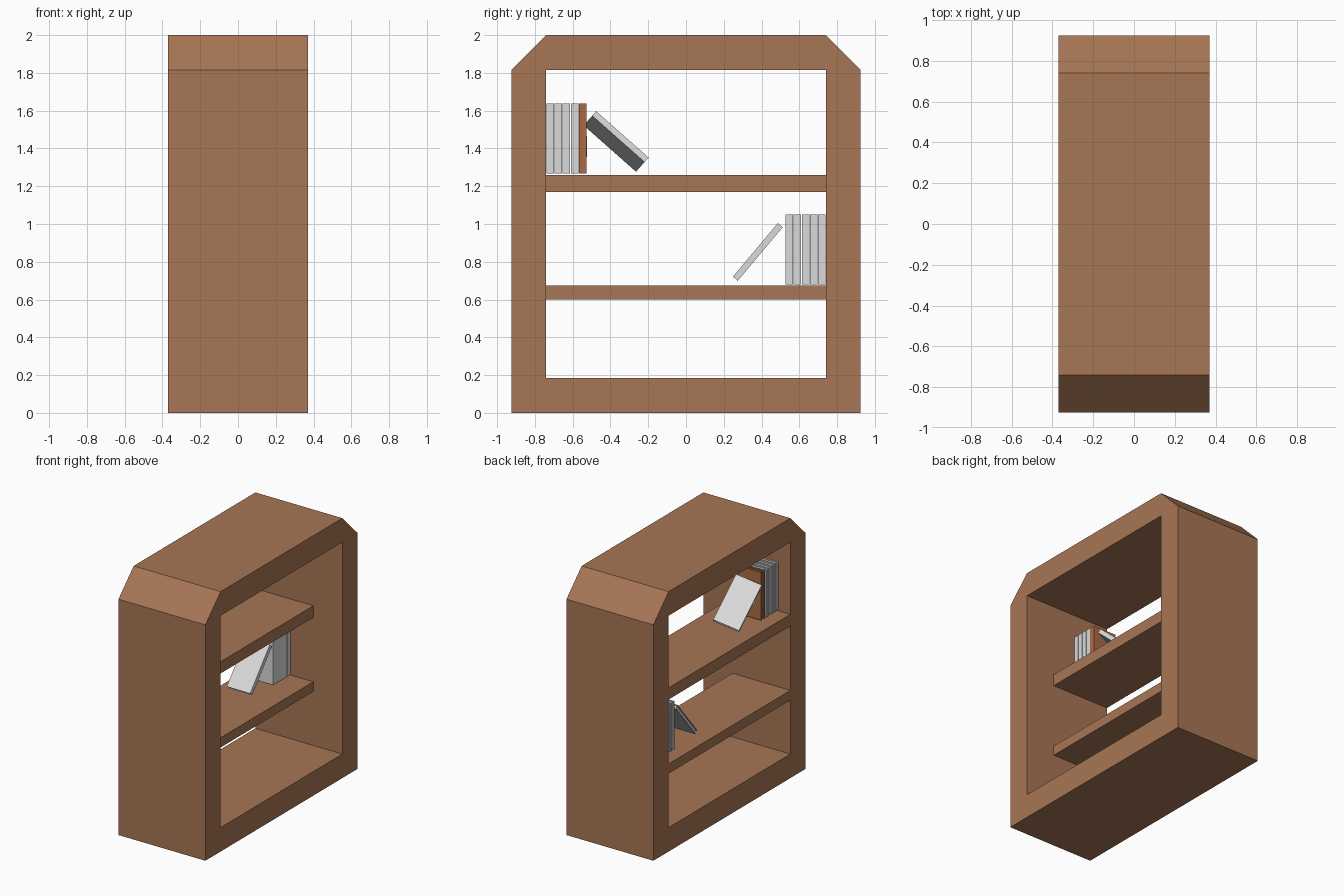
import bpy, bmesh, math
from mathutils import Matrix, Vector

if "Cube" in bpy.data.objects:
    bpy.data.objects.remove(bpy.data.objects["Cube"])


def material(name, rgb):
    m = bpy.data.materials.new(name)
    m.diffuse_color = (*rgb, 1)
    m.use_nodes = True
    m.node_tree.nodes["Principled BSDF"].inputs["Base Color"].default_value = m.diffuse_color
    return m


WOOD = material("brown wood", (0.39, 0.18, 0.09))
GREY = material("light grey", (0.70, 0.70, 0.70))
RUST = material("rust brown", (0.40, 0.15, 0.06))


def finish(bm, name, mat, matrix=None):
    bmesh.ops.recalc_face_normals(bm, faces=bm.faces)
    me = bpy.data.meshes.new(name)
    bm.to_mesh(me)
    bm.free()
    ob = bpy.data.objects.new(name, me)
    me.materials.append(mat)
    if matrix is not None:
        ob.matrix_world = matrix
    bpy.context.collection.objects.link(ob)
    return ob


def add_box(bm, lo, hi):
    lo, hi = Vector(lo), Vector(hi)
    mat = Matrix.Translation((lo + hi) / 2) @ Matrix.Diagonal((*(hi - lo), 1))
    bmesh.ops.create_cube(bm, size=1, matrix=mat)


# Frame: a chamfered outline with a rectangular opening, extruded along x
HX = 0.37
outline = [(-.925, 0), (.925, 0), (.925, 1.815), (.74, 2), (-.74, 2), (-.925, 1.815),
           (-.74, .185), (.74, .185), (.74, 1.815), (-.74, 1.815)]
caps = [(0, 1, 7, 6), (1, 2, 8, 7), (2, 3, 8), (3, 4, 9, 8), (4, 5, 9), (5, 0, 6, 9)]
bm = bmesh.new()
verts = [bm.verts.new((-HX, y, z)) for y, z in outline]
faces = [bm.faces.new([verts[i] for i in c]) for c in caps]
ext = bmesh.ops.extrude_face_region(bm, geom=faces, use_keep_orig=True)
moved = [g for g in ext["geom"] if isinstance(g, bmesh.types.BMVert)]
bmesh.ops.translate(bm, vec=(2 * HX, 0, 0), verts=moved)
finish(bm, "frame", WOOD)

# Shelves: shallower than the frame, flush with its -x side
for name, z0, z1 in (("lower_shelf", .60, .675), ("upper_shelf", 1.17, 1.26)):
    bm = bmesh.new()
    add_box(bm, (-HX, -.74, z0), (.123, .74, z1))
    finish(bm, name, WOOD)

# Books: two covers, a spine and an inset page block
W, T, H, C = .20, .040, .37, .007


def book(name, loc, rot=None, mat=GREY):
    m = Matrix.Translation(loc) @ (rot or Matrix())
    w, t, h = W / 2, T / 2, H / 2
    bm = bmesh.new()
    add_box(bm, (-w, -t, -h), (w, -t + C, h))
    add_box(bm, (-w, t - C, -h), (w, t, h))
    add_box(bm, (w - C, -t + C, -h), (w, t - C, h))
    finish(bm, name + "_cover", mat, m)
    bm = bmesh.new()
    add_box(bm, (-w + .008, -t + C, -h + .008), (w - C, t - C, h - .008))
    finish(bm, name + "_pages", mat, m)


BX = -.17
for i in range(5):
    off = .719 - i * .043
    book(f"upper_book_{i + 1}", (BX, -off, 1.453), mat=RUST if i == 4 else GREY)
    book(f"lower_book_{i + 1}", (BX, off, .865))

# Round plate on the rust book's cover
bm = bmesh.new()
bmesh.ops.create_cone(bm, cap_ends=True, segments=20, radius1=.055, radius2=.055, depth=.005)
finish(bm, "cover_disc", GREY,
       Matrix.Translation((BX, -.526, 1.41)) @ Matrix.Rotation(math.pi / 2, 4, 'X'))

# Leaning books
T = .034
tilt = Matrix.Rotation(math.radians(48.5), 4, 'X') @ Matrix.Rotation(math.radians(20), 4, 'Z')
book("upper_leaning_book", (-.18, -.37, 1.437), tilt)
book("lower_leaning_book", (BX, .38, .852), Matrix.Rotation(math.radians(-40), 4, 'X'))
